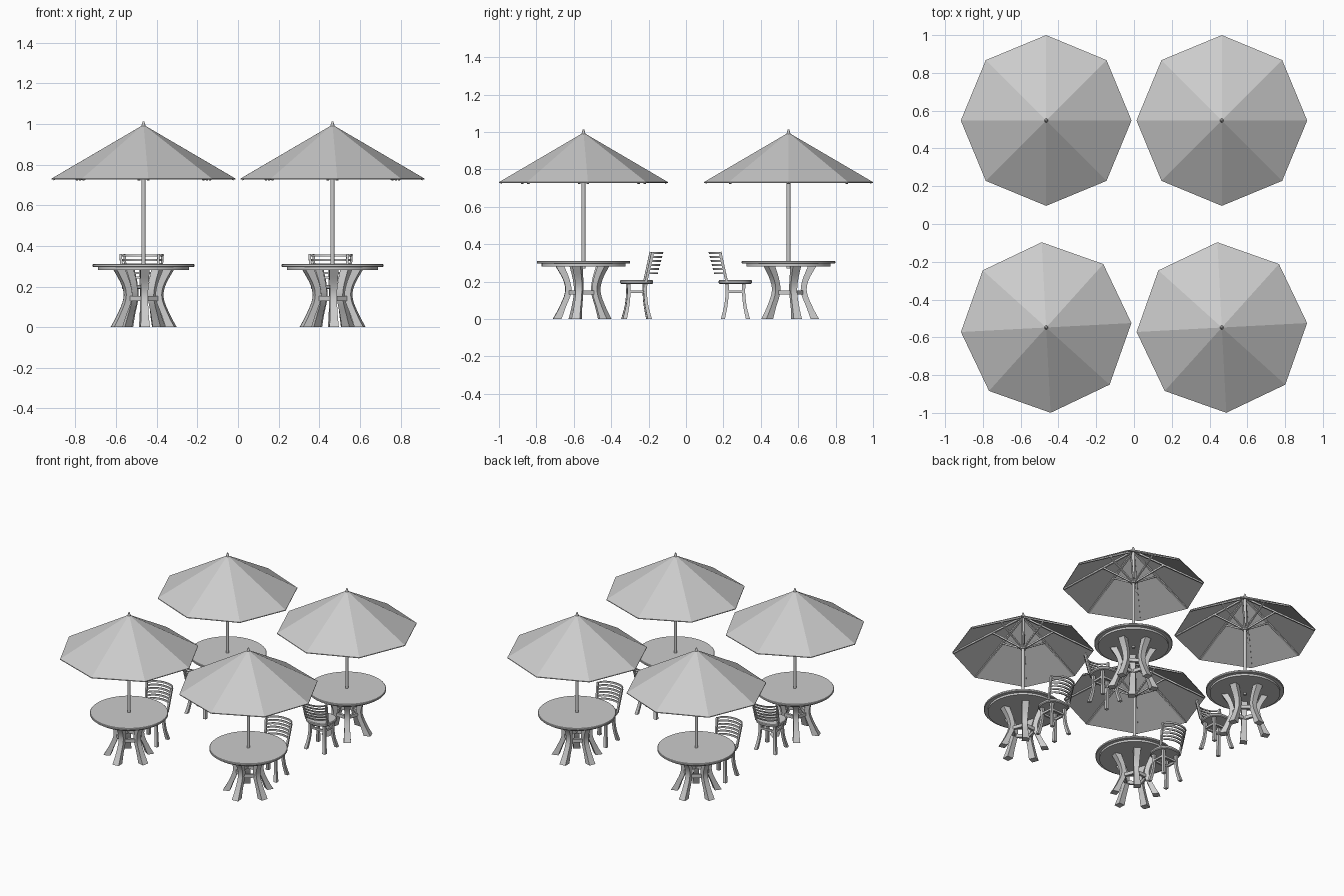
import bpy, bmesh
from math import sin, cos, pi, radians
from mathutils import Vector, Matrix

cube = bpy.data.objects.get("Cube")
if cube:
    bpy.data.objects.remove(cube)

grey = bpy.data.materials.new("light_grey")
grey.use_nodes = True
grey.diffuse_color = (0.6, 0.6, 0.6, 1)
grey.node_tree.nodes["Principled BSDF"].inputs["Base Color"].default_value = (0.6, 0.6, 0.6, 1)

parts = []


def finish(name, bm, smooth=True):
    bmesh.ops.recalc_face_normals(bm, faces=bm.faces)
    me = bpy.data.meshes.new(name)
    bm.to_mesh(me)
    bm.free()
    me.materials.append(grey)
    ob = bpy.data.objects.new(name, me)
    bpy.context.collection.objects.link(ob)
    if smooth:
        bpy.ops.object.select_all(action='DESELECT')
        ob.select_set(True)
        bpy.context.view_layer.objects.active = ob
        bpy.ops.object.shade_smooth_by_angle(angle=radians(30))
    parts.append(ob)
    return ob


def loft(bm, sections, closed=False):
    """Skin a row of equal cross-sections, capped unless closed into a ring."""
    rings = [[bm.verts.new(p) for p in s] for s in sections]
    n = len(rings[0])
    pairs = list(zip(rings, rings[1:]))
    if closed:
        pairs.append((rings[-1], rings[0]))
    else:
        bm.faces.new(rings[0])
        bm.faces.new(rings[-1])
    for a, b in pairs:
        for i in range(n):
            j = (i + 1) % n
            bm.faces.new((a[i], a[j], b[j], b[i]))


def lathe(bm, profile, sides):
    """Stack of circles from (radius, height) pairs."""
    loft(bm, [[(r * cos(2 * pi * i / sides), r * sin(2 * pi * i / sides), z)
               for i in range(sides)] for r, z in profile])


def bar(bm, a, b, w, h):
    """Straight bar of rectangular section."""
    a, b = Vector(a), Vector(b)
    d = (b - a).normalized()
    side = d.cross(Vector((0, 0, 1)) if abs(d.z) < 0.95 else Vector((0, 1, 0))).normalized()
    up = side.cross(d)
    loft(bm, [[p + side * sx * w / 2 + up * sy * h / 2
               for sx, sy in ((-1, -1), (1, -1), (1, 1), (-1, 1))] for p in (a, b)])


def spline(keys, steps=4):
    """Smooth Catmull-Rom resampling of a list of tuples."""
    k = [Vector(p) for p in keys]
    k = [2 * k[0] - k[1]] + k + [2 * k[-1] - k[-2]]
    out = []
    for i in range(1, len(k) - 2):
        a, b, c, d = k[i - 1:i + 3]
        for s in range(steps):
            t = s / steps
            out.append(b + (c - a) * t / 2 + (2 * a - 5 * b + 4 * c - d) * t * t / 2
                       + (3 * b - a - 3 * c + d) * t ** 3 / 2)
    return out + [k[-2]]


# Tabletop with a recessed lower rim
bm = bmesh.new()
lathe(bm, [(0.225, 0.282), (0.225, 0.296), (0.247, 0.296), (0.25, 0.299), (0.25, 0.308), (0.247, 0.311)], 48)
finish("tabletop", bm)

# Five bowed table legs: radius centre, height, radial depth, width
bm = bmesh.new()
curve = spline([(0.141, 0, 0.045, 0.046), (0.114, 0.06, 0.034, 0.038), (0.083, 0.14, 0.032, 0.034),
                (0.09, 0.205, 0.033, 0.038), (0.128, 0.286, 0.045, 0.046)])
for k in range(5):
    rot = Matrix.Rotation(2 * pi * k / 5, 3, 'Z')
    loft(bm, [[rot @ Vector((sx * w / 2, r + sy * d / 2, z))
               for sx, sy in ((-1, -1), (1, -1), (1, 1), (-1, 1))] for r, z, d, w in curve])
finish("table_legs", bm)

# Ring brace joining the legs
bm = bmesh.new()
corners = [(sin(2 * pi * k / 5), cos(2 * pi * k / 5)) for k in range(5)]
loft(bm, [[(r * x, r * y, z) for r, z in ((0.07, 0.13), (0.09, 0.13), (0.09, 0.153), (0.07, 0.153))]
          for x, y in corners], closed=True)
finish("table_brace", bm, False)

# Umbrella pole, hub and finial
bm = bmesh.new()
lathe(bm, [(0.01, 0.27), (0.01, 0.985)], 16)
lathe(bm, [(0.018, 0.745), (0.018, 0.775)], 16)
lathe(bm, [(0.012, 0.975), (0.01, 0.992), (0.008, 1.0), (0.004, 1.013)], 12)
finish("umbrella_pole", bm)

# Eight-sided canopy as a thin shell
bm = bmesh.new()
lathe(bm, [(0.452, 0.727), (0.452, 0.732), (0.006, 0.993), (0.006, 0.986)], 8)
bmesh.ops.delete(bm, geom=[f for f in bm.faces if len(f.verts) == 8], context='FACES_ONLY')
ends = [e for e in bm.edges if e.is_boundary]
bmesh.ops.bridge_loops(bm, edges=ends)
finish("umbrella_canopy", bm, False)

# Ribs beneath the canopy corners and struts up from the hub
ribs, struts = bmesh.new(), bmesh.new()
for k in range(8):
    c, s = cos(pi * k / 4), sin(pi * k / 4)
    bar(ribs, (0.012 * c, 0.012 * s, 0.975), (0.444 * c, 0.444 * s, 0.727), 0.014, 0.01)
    bar(struts, (0.014 * c, 0.014 * s, 0.757), (0.19 * c, 0.19 * s, 0.868), 0.01, 0.01)
finish("umbrella_ribs", ribs, False)
finish("umbrella_struts", struts, False)

# Rounded chair seat
SEAT_Y = -0.284


def seat_outline(z, scale):
    pts = []
    for i in range(32):
        c, s = cos(2 * pi * i / 32), sin(2 * pi * i / 32)
        pts.append((0.092 * scale * abs(c) ** 0.8 * (1 if c > 0 else -1),
                    SEAT_Y + 0.089 * scale * abs(s) ** 0.8 * (1 if s > 0 else -1), z))
    return pts


bm = bmesh.new()
loft(bm, [seat_outline(z, f) for z, f in ((0.188, 0.94), (0.193, 1), (0.204, 1), (0.209, 0.96))])
finish("chair_seat", bm)

# Splayed chair legs with stretchers
bm = bmesh.new()
for sx in (-1, 1):
    for sy in (-1, 1):
        path = spline([(0.072, 0.06, 0, 0.022), (0.06, 0.044, 0.07, 0.018),
                       (0.055, 0.037, 0.14, 0.017), (0.056, 0.038, 0.19, 0.019)], 3)
        loft(bm, [[(sx * x + i * t / 2, SEAT_Y + 0.014 * (sy > 0) - 0.007 + sy * y + j * t / 2, z)
                   for i, j in ((-1, -1), (1, -1), (1, 1), (-1, 1))] for x, y, z, t in path])
    bar(bm, (sx * 0.055, SEAT_Y - 0.04, 0.146), (sx * 0.055, SEAT_Y + 0.04, 0.146), 0.012, 0.014)
    bar(bm, (-0.055, SEAT_Y + sx * 0.042, 0.146), (0.055, SEAT_Y + sx * 0.042, 0.146), 0.012, 0.014)
finish("chair_legs", bm)


# Leaning barrel back: curved slats between two posts
def back_point(u, z, depth):
    lean = (z - 0.2) / 0.155
    half = 0.082 + 0.012 * lean
    y = -0.328 - 0.034 * lean - (0.055 + 0.006 * lean) * cos(u * pi / 2)
    return Vector((half * sin(u * pi / 2), y + depth, z))


bm = bmesh.new()
for k in range(6):
    z = 0.24 + 0.0215 * k
    h = 0.01
    loft(bm, [[back_point(i / 8, z + dz, d) for d, dz in ((-0.004, 0), (0.004, 0), (0.004, h), (-0.004, h))]
              for i in range(-8, 9)])
finish("chair_back_slats", bm)

bm = bmesh.new()
for u in (-0.97, 0.97):
    bar(bm, back_point(u, 0.2, 0), back_point(u, 0.358, 0), 0.012, 0.014)
finish("chair_back_posts", bm, False)

# Four table sets; the front pair is turned around
places = [("back_left", 0.465, 0.548, 0), ("back_right", -0.465, 0.548, 0),
          ("front_left", 0.465, -0.548, 183), ("front_right", -0.465, -0.548, 183)]
for ob in list(parts):
    base = ob.name
    for i, (label, x, y, turn) in enumerate(places):
        item = ob
        if i:
            item = ob.copy()
            bpy.context.collection.objects.link(item)
        item.name = label + "_" + base
        item.location = (x, y, 0)
        item.rotation_euler = (0, 0, radians(turn))
